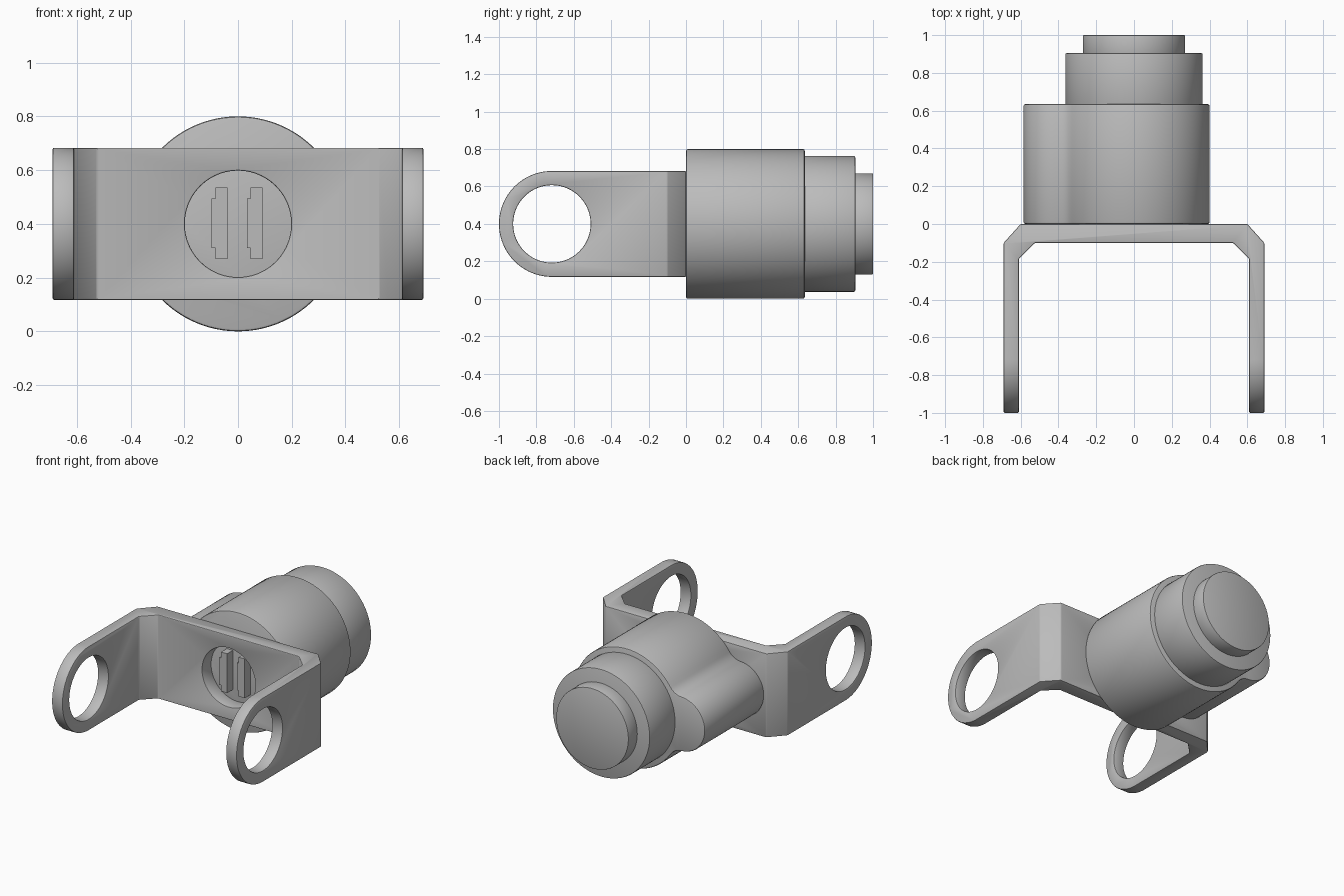
import bpy, bmesh, math
from mathutils import Vector

if "Cube" in bpy.data.objects:
    bpy.data.objects.remove(bpy.data.objects["Cube"], do_unlink=True)

grey = bpy.data.materials.new("plain grey")
grey.use_nodes = True
colour = (0.5, 0.5, 0.5, 1)
grey.diffuse_color = colour
grey.node_tree.nodes["Principled BSDF"].inputs["Base Color"].default_value = colour

MID = 0.4  # height of the motor axis


def prism(name, points, offset):
    """Extrude a flat outline of 3D points along an offset."""
    bm = bmesh.new()
    face = bm.faces.new([bm.verts.new(p) for p in points])
    ext = bmesh.ops.extrude_face_region(bm, geom=[face])
    verts = [g for g in ext["geom"] if isinstance(g, bmesh.types.BMVert)]
    bmesh.ops.translate(bm, verts=verts, vec=Vector(offset))
    bmesh.ops.recalc_face_normals(bm, faces=bm.faces)
    mesh = bpy.data.meshes.new(name)
    bm.to_mesh(mesh)
    bm.free()
    mesh.materials.append(grey)
    obj = bpy.data.objects.new(name, mesh)
    bpy.context.collection.objects.link(obj)
    return obj


def arc(cx, cy, r, start, end, steps):
    """Points of an arc, both ends included, angles in radians."""
    return [(cx + r * math.cos(start + (end - start) * i / steps),
             cy + r * math.sin(start + (end - start) * i / steps))
            for i in range(steps + 1)]


def along_y(name, outline, y0, y1):
    return prism(name, [(x, y0, MID + z) for x, z in outline], (0, y1 - y0, 0))


def circle(r):
    return arc(0, 0, r, 0, math.tau, 96)[:-1]


def apply(obj, kind, **settings):
    mod = obj.modifiers.new(kind.title(), kind)
    for key, value in settings.items():
        setattr(mod, key, value)
    bpy.context.view_layer.objects.active = obj
    bpy.ops.object.modifier_apply(modifier=mod.name)


def cut(obj, tool, operation="DIFFERENCE"):
    apply(obj, "BOOLEAN", operation=operation, object=tool, solver="EXACT")
    bpy.data.objects.remove(tool, do_unlink=True)


def finish(obj, bevel):
    if bevel:
        apply(obj, "BEVEL", width=bevel, segments=2, limit_method="ANGLE",
              angle_limit=math.radians(40))
    bpy.ops.object.select_all(action="DESELECT")
    obj.select_set(True)
    bpy.context.view_layer.objects.active = obj
    bpy.ops.object.shade_smooth_by_angle(angle=math.radians(30))


# Motor housing: round body blended by fillets into a side lobe
R, LOBE, FILLET, SHIFT = 0.4, 0.185, 0.1, 0.4
d1, d2 = R + FILLET, LOBE + FILLET
t = math.acos((d1**2 + SHIFT**2 - d2**2) / (2 * d1 * SHIFT))
a = math.pi - t
fx, fz = d1 * math.cos(a), d1 * math.sin(a)
b = math.atan2(fz, fx + SHIFT)
upper = (arc(0, 0, R, 0, a, 40)
         + arc(fx, fz, FILLET, a + math.pi, b + math.pi, 8)[1:]
         + arc(-SHIFT, 0, LOBE, b, math.pi, 20)[1:])
housing = along_y("motor_housing", upper + [(x, -z) for x, z in upper[-2:0:-1]], 0, 0.635)
finish(housing, 0.01)

# Stepped rear stages
finish(along_y("rear_stage", circle(0.363), 0.6, 0.905), 0.007)
finish(along_y("rear_cap", circle(0.27), 0.88, 1.0), 0.004)

# Bracket: U outline with chamfered corners, rounded leg ends and holes
half = [(0.6, 0), (0.69, -0.1), (0.69, -1.1), (0.61, -1.1), (0.61, -0.185), (0.525, -0.1)]
outline = half + [(-x, y) for x, y in reversed(half)]
bracket = prism("bracket", [(x, y, 0) for x, y in outline], (0, 0, 0.8))
END_Y, END_R = -0.717, 0.283
side = arc(END_Y, MID, END_R, math.pi / 2, math.pi * 1.5, 48)
side += [(0.2, MID - END_R), (0.2, MID + END_R)]
cut(bracket, prism("leg_shape", [(-1, y, z) for y, z in side], (2, 0, 0)), "INTERSECT")
hole = arc(END_Y, MID, 0.207, 0, math.tau, 96)[:-1]
cut(bracket, prism("leg_hole", [(-1, y, z) for y, z in hole], (2, 0, 0)))
cut(bracket, along_y("socket_hole", circle(0.198), -0.3, 0.2))
finish(bracket, 0.006)

# Pair of connector blades in the socket
for name, x in (("right_blade", -0.084), ("left_blade", 0.047)):
    tab = x - 0.014
    shape = [(x, -0.13), (x + 0.045, -0.13), (x + 0.045, 0.135), (x, 0.135),
             (x, 0.095), (tab, 0.095), (tab, -0.09), (x, -0.09)]
    finish(along_y(name, shape, -0.06, 0.01), 0)
